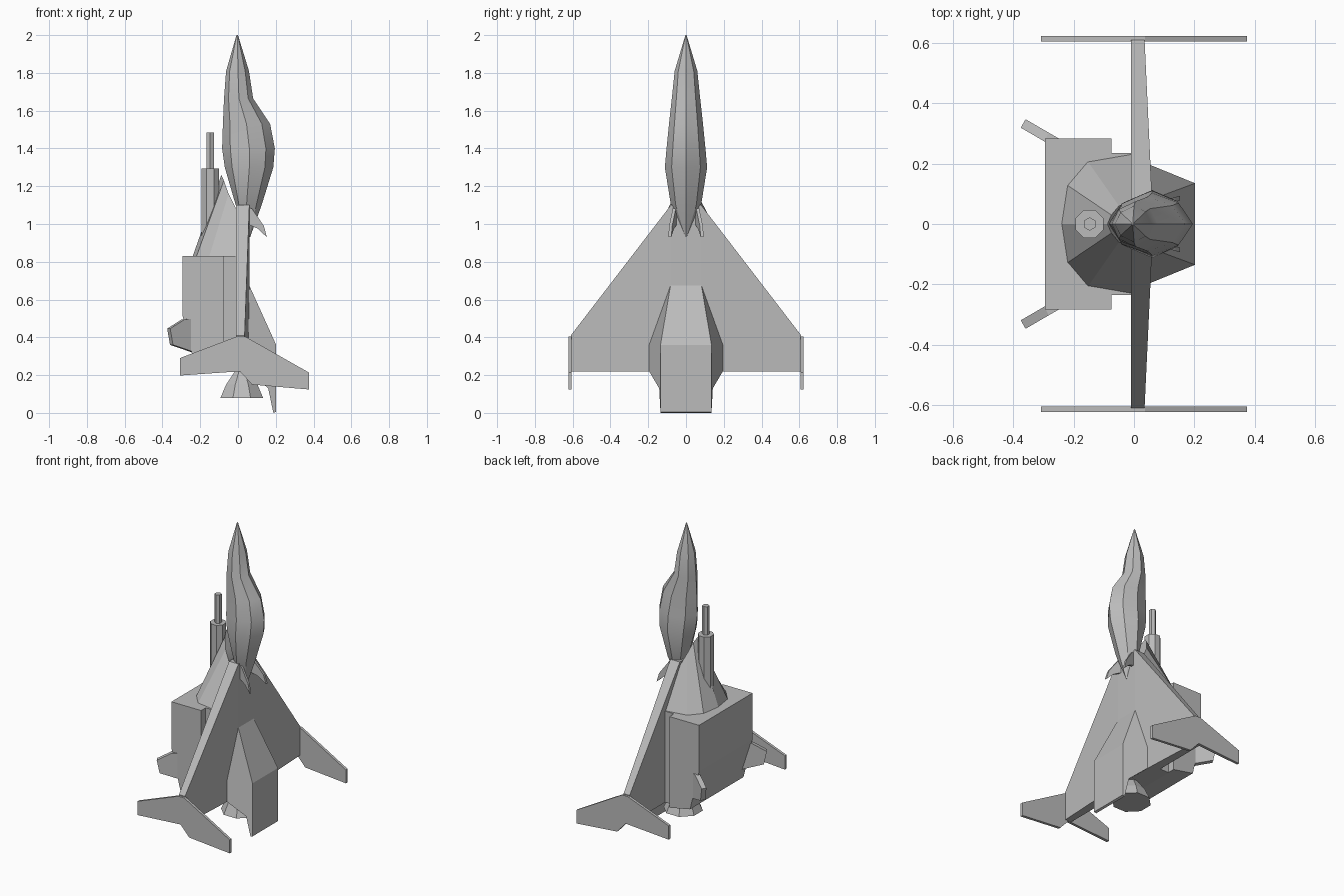
import bpy, bmesh, math
from mathutils import Vector

cube = bpy.data.objects.get("Cube")
if cube:
    bpy.data.objects.remove(cube, do_unlink=True)

grey = bpy.data.materials.new("hull_grey")
grey.use_nodes = True
grey.diffuse_color = (0.5, 0.5, 0.5, 1)
grey.node_tree.nodes["Principled BSDF"].inputs["Base Color"].default_value = (0.5, 0.5, 0.5, 1)


def loft(name, rings, smooth=False):
    """Skin a list of equal-length point rings and cap both ends."""
    bm = bmesh.new()
    rows = [[bm.verts.new(p) for p in ring] for ring in rings]
    n = len(rows[0])
    for a, b in zip(rows, rows[1:]):
        for i in range(n):
            j = (i + 1) % n
            bm.faces.new((a[i], a[j], b[j], b[i]))
    bm.faces.new(rows[0])
    bm.faces.new(rows[-1])
    bmesh.ops.remove_doubles(bm, verts=bm.verts, dist=0.0005)
    bmesh.ops.recalc_face_normals(bm, faces=bm.faces)
    mesh = bpy.data.meshes.new(name)
    bm.to_mesh(mesh)
    bm.free()
    mesh.materials.append(grey)
    obj = bpy.data.objects.new(name, mesh)
    bpy.context.collection.objects.link(obj)
    if smooth:
        bpy.ops.object.select_all(action='DESELECT')
        obj.select_set(True)
        bpy.context.view_layer.objects.active = obj
        bpy.ops.object.shade_smooth_by_angle(angle=math.radians(25))
    return obj


def plate(name, points, offset):
    """Flat outline thickened by plus and minus an offset vector."""
    pts, off = [Vector(p) for p in points], Vector(offset)
    return loft(name, [[p - off for p in pts], [p + off for p in pts]])


def turned(name, cx, sides, profile):
    """Faceted round part along z from (radius, z) pairs."""
    angles = [2 * math.pi * (i + 0.5) / sides for i in range(sides)]
    return loft(name, [[(cx + r * math.cos(a), r * math.sin(a), z) for a in angles]
                       for r, z in profile])


# Nose pod: height, rear edge, widest point, bulge edge, half width
sections = [(2.0, -0.008, -0.004, 0, 0.003), (1.81, -0.063, 0, 0.058, 0.06),
            (1.665, -0.074, 0.005, 0.08, 0.075), (1.53, -0.08, 0.045, 0.17, 0.09),
            (1.4, -0.084, 0.06, 0.195, 0.103), (1.3, -0.07, 0.06, 0.187, 0.112),
            (1.1, -0.012, 0.045, 0.125, 0.08), (0.93, 0.045, 0.052, 0.064, 0.004)]
rings = []
for z, lo, mid, hi, w in sections:
    half = [(lo + 0.3 * (mid - lo), 0.65 * w), (mid, w), (mid + 0.65 * (hi - mid), 0.68 * w)]
    rings.append([(lo, 0, z)] + [(x, y, z) for x, y in half]
                 + [(hi, 0, z)] + [(x, -y, z) for x, y in reversed(half)])
loft("nose_pod", rings, smooth=True)

# Delta wing, tapering in thickness to the tips
stations = [(-0.61, 0.035, 0.41), (-0.08, 0.06, 1.1), (0.08, 0.06, 1.1), (0.61, 0.035, 0.41)]
loft("delta_wing", [[(-0.01, y, 0.22), (x, y, 0.22), (x, y, top), (-0.01, y, top)]
                    for y, x, top in stations])

# Sloped shoulder behind the wing
base = [(-0.01, 0.235), (-0.155, 0.21), (-0.223, 0.13), (-0.243, 0)]
crown = [(-0.01, 0.075, 1.08), (-0.05, 0.06, 1.16), (-0.075, 0.03, 1.23), (-0.088, 0, 1.26)]
low = [(x, y, 0.82) for x, y in base]
rings = [half + [(x, -y, z) for x, y, z in reversed(half[:-1])] for half in (low, crown)]
loft("shoulder", rings, smooth=True)

# Hull block and the deeper rear box with its sloped underside
plate("hull_block", [(-0.08, 0, 0.22), (-0.005, 0, 0.22), (-0.005, 0, 0.83), (-0.08, 0, 0.83)],
      (0, 0.235, 0))
plate("rear_box", [(-0.295, 0, 0.83), (-0.295, 0, 0.52), (-0.228, 0, 0.25),
                   (-0.075, 0, 0.22), (-0.075, 0, 0.83)], (0, 0.283, 0))

# Tail fairing: wide on the wing, narrow on its outer face
rings = []
for s in (-1, 1):
    rings.append([(0.055, s * 0.08, 0.685), (0.202, s * 0.135, 0.36), (0.202, s * 0.135, 0.005),
                  (0.187, s * 0.135, 0), (0.16, s * 0.142, 0.13),
                  (0.055, s * 0.195, 0.22), (0.055, s * 0.195, 0.36)])
loft("tail_fairing", rings)

# Gun and engine nozzle
turned("gun_housing", -0.147, 8, [(0.05, 0.8), (0.05, 1.295)])
turned("gun_barrel", -0.147, 6, [(0.022, 1.25), (0.022, 1.485)])
turned("engine_nozzle", 0.02, 8, [(0.122, 0.08), (0.09, 0.15), (0.035, 0.225)])

# Parts repeated on both sides
winglet = [(-0.308, 0.29), (-0.005, 0.405), (0.037, 0.405), (0.375, 0.214),
           (0.375, 0.124), (0.074, 0.15), (0.01, 0.22), (-0.308, 0.198)]
ear = [(0.05, 1.09), (0.075, 1.08), (0.137, 0.99), (0.153, 0.93), (0.105, 0.975), (0.05, 1.0)]
fin = [(-0.2, 0.5), (-0.29, 0.495), (-0.367, 0.446), (-0.352, 0.36), (-0.22, 0.315)]
for s, side in ((-1, "front"), (1, "back")):
    plate(side + "_winglet", [(x, s * 0.614, z) for x, z in winglet], (0, 0.009, 0))
    plate(side + "_ear_fin", [(x, s * (0.055 + 0.3 * (x - 0.05)), z) for x, z in ear],
          (0, 0.008, 0))
    plate(side + "_box_fin", [(x, s * (0.265 - 0.58 * (x + 0.25)), z) for x, z in fin],
          (0.008, s * 0.014, 0))
